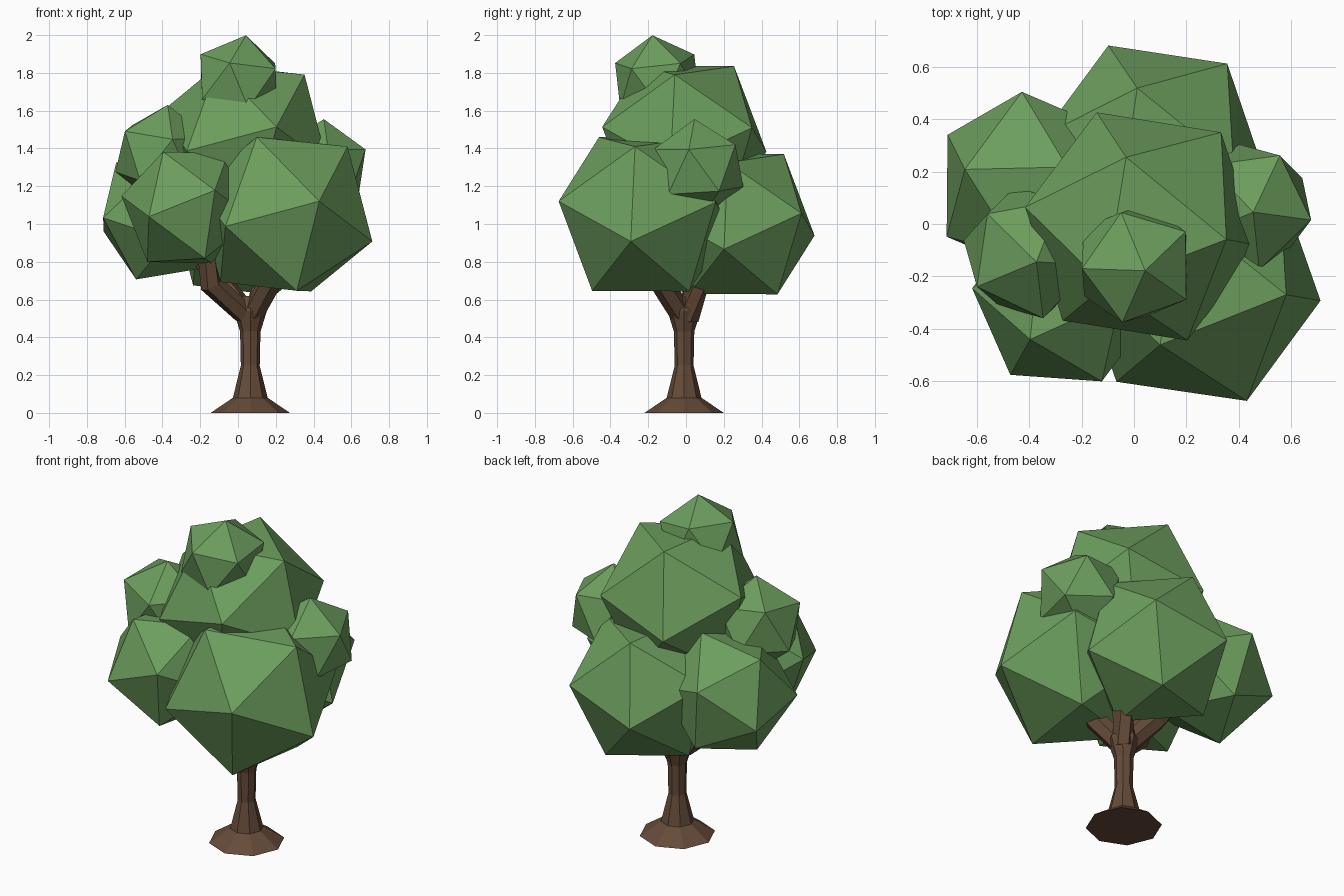
import bpy, bmesh, math
from mathutils import Vector, Matrix

if "Cube" in bpy.data.objects:
    bpy.data.objects.remove(bpy.data.objects["Cube"])


def material(name, rgb):
    m = bpy.data.materials.new(name)
    m.diffuse_color = (*rgb, 1)
    m.use_nodes = True
    m.node_tree.nodes["Principled BSDF"].inputs["Base Color"].default_value = m.diffuse_color
    return m


GREEN = material("leaf_green", (0.15, 0.34, 0.11))
BROWN = material("bark_brown", (0.13, 0.07, 0.04))
CROWN_MIDDLE = Vector((0.03, 0, 1.1))


def finish(bm, name, mat):
    bmesh.ops.recalc_face_normals(bm, faces=bm.faces[:])
    me = bpy.data.meshes.new(name)
    bm.to_mesh(me)
    bm.free()
    me.materials.append(mat)
    ob = bpy.data.objects.new(name, me)
    bpy.context.collection.objects.link(ob)
    return ob


def frame(a, b, c):
    """Axes of a triangle: first edge, in-plane normal, face normal."""
    u = (b - a).normalized()
    n = (b - a).cross(c - a).normalized()
    return Matrix((u, n.cross(u), n)).transposed()


def leaf_clump(name, a, b, c):
    """Regular icosahedron placed by one of its outer triangles."""
    a, b, c = Vector(a), Vector(b), Vector(c)
    mid = (a + b + c) / 3
    if (b - a).cross(c - a).dot(mid - CROWN_MIDDLE) < 0:
        b, c = c, b
    r = ((a - b).length + (b - c).length + (c - a).length) / 3 / 1.0515
    bm = bmesh.new()
    bmesh.ops.create_icosphere(bm, subdivisions=1, radius=r)
    bm.faces.ensure_lookup_table()
    tri = [v.co.copy() for v in bm.faces[0].verts]
    target = frame(a, b, c)
    rot = target @ frame(*tri).transposed()
    centre = mid - target.col[2] * 0.7947 * r
    for v in bm.verts:
        v.co = rot @ v.co + centre
    return finish(bm, name, GREEN)


def limb(name, points, radii, sides):
    """Tapered faceted tube through the points."""
    pts = [Vector(p) for p in points]
    bm = bmesh.new()
    rings = []
    for i, (p, r) in enumerate(zip(pts, radii)):
        d = pts[min(i + 1, len(pts) - 1)] - pts[max(i - 1, 0)]
        q = d.to_track_quat('Z', 'Y')
        rings.append([bm.verts.new(p + q @ Vector((r * math.cos(t), r * math.sin(t), 0)))
                      for t in (2 * math.pi * k / sides for k in range(sides))])
    for lo, hi in zip(rings, rings[1:]):
        for k in range(sides):
            j = (k + 1) % sides
            bm.faces.new((lo[k], lo[j], hi[j], hi[k]))
    bm.faces.new(rings[0][::-1])
    bm.faces.new(rings[-1])
    return finish(bm, name, BROWN)


# Trunk with a wide root flare
X, Y = 0.065, -0.01
limb("trunk", [(X, Y, z) for z in (0, 0.08, 0.25, 0.43, 0.54, 0.62)],
     (0.21, 0.092, 0.05, 0.054, 0.088, 0.06), 8)

# Branches reaching into the lower clumps
for name, start, knee, tip in (
        ("branch_front_left", (0.03, -0.03, 0.53), (-0.14, -0.12, 0.68), (-0.18, -0.18, 0.95)),
        ("branch_front_right", (0.08, -0.03, 0.53), (0.17, -0.13, 0.69), (0.21, -0.2, 0.95)),
        ("branch_back_left", (0.04, 0.0, 0.53), (-0.1, 0.06, 0.7), (-0.3, 0.12, 0.98)),
        ("branch_back_right", (0.08, 0.01, 0.5), (0.13, 0.06, 0.68), (0.12, 0.15, 0.95))):
    limb(name, (start, knee, tip), (0.06, 0.062, 0.05), 6)

# Leaf clumps: each given by three neighbouring corners
leaf_clump("clump_front_right", (0.43, -0.675, 1.12), (0.10, -0.46, 1.46), (0.58, -0.27, 1.41))
leaf_clump("clump_front_left", (-0.47, -0.575, 1.04), (-0.12, -0.60, 1.18), (-0.40, -0.44, 1.38))
leaf_clump("clump_back_left", (-0.645, 0.21, 1.325), (-0.715, -0.05, 1.03), (-0.71, 0.34, 0.963))
leaf_clump("clump_back", (0.36, 0.61, 1.06), (-0.10, 0.68, 0.94), (0.01, 0.52, 1.365))
leaf_clump("clump_upper", (-0.03, 0.255, 1.835), (0.354, -0.06, 1.79), (0.33, 0.35, 1.51))
leaf_clump("clump_top", (0.045, -0.178, 2.0), (-0.05, -0.375, 1.85), (-0.195, -0.17, 1.9))
leaf_clump("clump_small_left", (-0.372, -0.145, 1.63), (-0.345, -0.358, 1.45), (-0.60, -0.24, 1.49))
leaf_clump("clump_small_right", (0.455, 0.045, 1.555), (0.675, 0.015, 1.395), (0.556, 0.262, 1.42))
